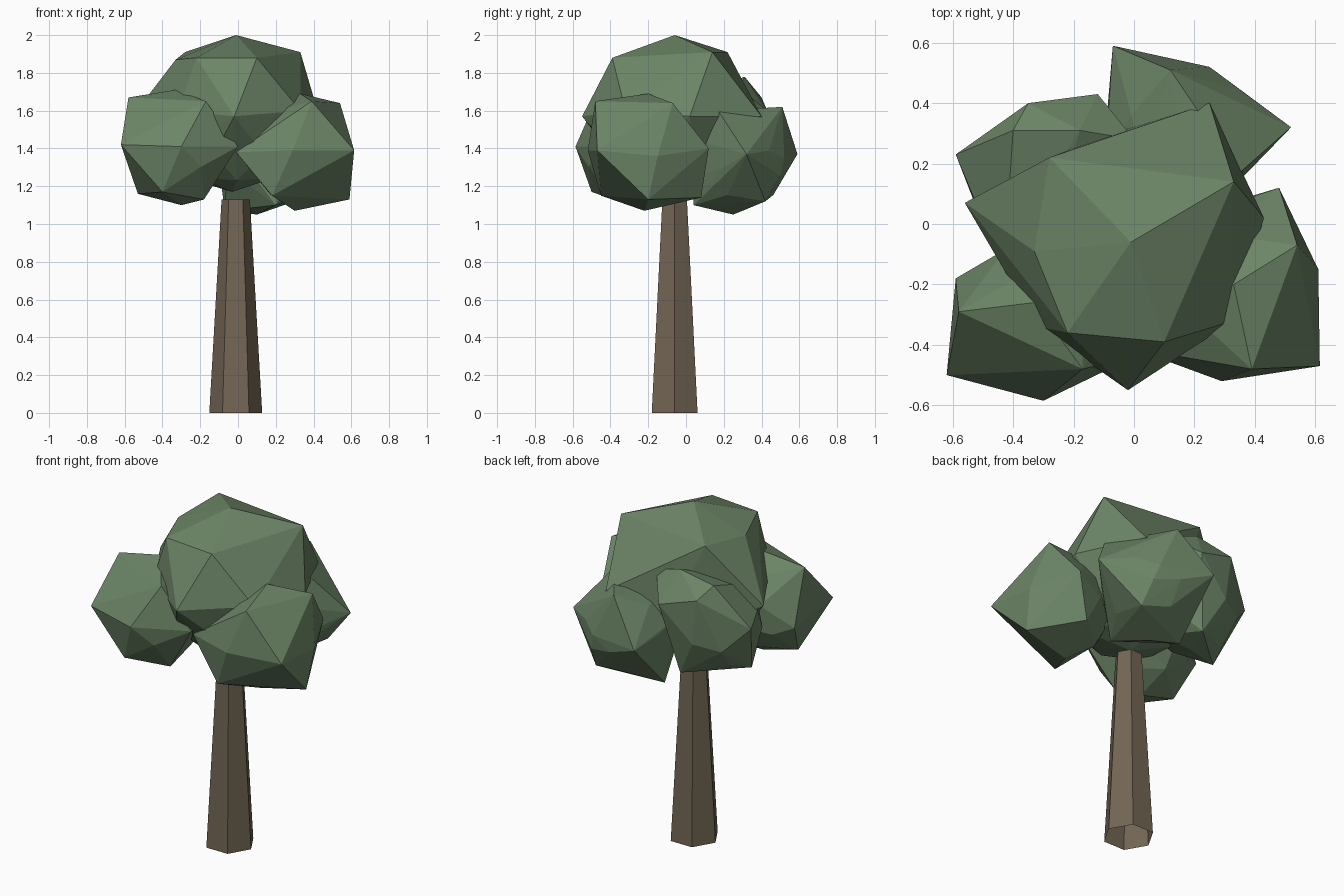
import bpy
import bmesh
from mathutils import Vector

default = bpy.data.objects.get("Cube")
if default:
    bpy.data.objects.remove(default, do_unlink=True)


def make_material(name, color):
    mat = bpy.data.materials.new(name)
    mat.use_nodes = True
    mat.diffuse_color = (*color, 1)
    mat.node_tree.nodes["Principled BSDF"].inputs["Base Color"].default_value = (*color, 1)
    return mat


def add_object(name, bm, mat):
    bmesh.ops.recalc_face_normals(bm, faces=bm.faces)
    mesh = bpy.data.meshes.new(name)
    bm.to_mesh(mesh)
    bm.free()
    mesh.materials.append(mat)
    obj = bpy.data.objects.new(name, mesh)
    bpy.context.collection.objects.link(obj)
    return obj


def rounded_facets():
    """Unit sphere with a corner at every corner and face centre of an icosahedron."""
    bm = bmesh.new()
    bmesh.ops.create_icosphere(bm, subdivisions=1, radius=1)
    points = [v.co.normalized() for v in bm.verts]
    points += [f.calc_center_median().normalized() for f in bm.faces]
    bm.free()
    # Turn one six-sided corner to the top
    turn = points[-1].rotation_difference(Vector((0, 0, 1)))
    return [turn @ p for p in points]


def leaf_clump(name, center, radius, depth, corners, mat):
    """Faceted clump whose nearest corners are pulled out to the given spots."""
    center = Vector(center)
    points = []
    for p in rounded_facets():
        height = radius if p.z > 0 else depth
        points.append(center + Vector((p.x * radius, p.y * radius, p.z * height)))
    free = set(range(len(points)))
    for corner in map(Vector, corners):
        direction = (corner - center).normalized()
        nearest = max(free, key=lambda i: (points[i] - center).normalized().dot(direction))
        points[nearest] = corner
        free.remove(nearest)
    bm = bmesh.new()
    for p in points:
        bm.verts.new(p)
    hull = bmesh.ops.convex_hull(bm, input=bm.verts)
    loose = {v for v in hull["geom_interior"] + hull["geom_unused"]
             if isinstance(v, bmesh.types.BMVert)}
    bmesh.ops.delete(bm, geom=list(loose), context="VERTS")
    return add_object(name, bm, mat)


leaf_green = make_material("leaf green", (0.15, 0.235, 0.135))
bark_brown = make_material("bark brown", (0.17, 0.132, 0.088))

# Tapered six-sided trunk, open at the ends
bm = bmesh.new()
bmesh.ops.create_cone(bm, cap_ends=False, segments=6, radius1=0.14, radius2=0.075, depth=1.13)
# Six-sided ring starts on y, so swap the axes to give a flat front
for v in bm.verts:
    v.co = Vector((v.co.y - 0.012, v.co.x - 0.06, v.co.z + 0.565))
add_object("trunk", bm, bark_brown)

# Large clump on top, tucked in underneath
leaf_clump("crown_top", (-0.03, -0.06, 1.47), 0.37, 0.3, [
    (-0.01, -0.06, 2.0), (-0.28, 0.22, 1.91), (0.33, 0.14, 1.91),
    (0.1, -0.39, 1.88), (-0.22, -0.36, 1.88), (-0.33, -0.09, 1.87),
    (0.25, 0.4, 1.57), (-0.56, 0.07, 1.57), (-0.02, -0.55, 1.57),
    (0.43, 0.02, 1.57), (-0.32, -0.34, 1.6), (0.33, -0.32, 1.6)], leaf_green)

# Four smaller clumps around it
leaf_clump("front_right_clump", (-0.31, -0.3, 1.39), 0.26, 0.26, [
    (-0.62, -0.5, 1.42), (-0.3, -0.585, 1.41), (-0.58, -0.29, 1.67),
    (-0.17, -0.48, 1.65), (-0.33, -0.26, 1.71), (0, -0.44, 1.41),
    (-0.4, -0.5, 1.17), (-0.3, -0.3, 1.1), (-0.53, -0.3, 1.16),
    (-0.59, -0.18, 1.35), (-0.18, -0.38, 1.13)], leaf_green)

leaf_clump("front_left_clump", (0.32, -0.2, 1.38), 0.27, 0.28, [
    (0.615, -0.47, 1.39), (0.29, -0.52, 1.39), (0.54, -0.07, 1.64),
    (0.39, -0.48, 1.65), (0.33, -0.2, 1.69), (-0.01, -0.41, 1.38),
    (0.61, -0.15, 1.36), (0.59, -0.2, 1.13), (0.3, -0.22, 1.07),
    (0.48, 0.12, 1.4), (0.18, -0.45, 1.15), (0.4, 0.08, 1.14)], leaf_green)

leaf_clump("back_left_clump", (0.15, 0.29, 1.34), 0.26, 0.25, [
    (-0.07, 0.59, 1.37), (0.25, 0.52, 1.35), (0.52, 0.32, 1.37),
    (0.12, 0.51, 1.62), (0.35, 0.17, 1.6), (0.1, 0.25, 1.05),
    (0.3, 0.42, 1.12), (-0.07, 0.3, 1.07), (0.2, 0.04, 1.1)], leaf_green)

leaf_clump("back_right_clump", (-0.29, 0.14, 1.45), 0.26, 0.27, [
    (-0.59, 0.23, 1.5), (-0.35, 0.4, 1.67), (-0.12, 0.43, 1.6),
    (-0.4, 0.31, 1.74), (-0.18, 0.31, 1.78), (-0.49, 0.08, 1.19),
    (0, 0.28, 1.72), (-0.2, 0.34, 1.18)], leaf_green)
